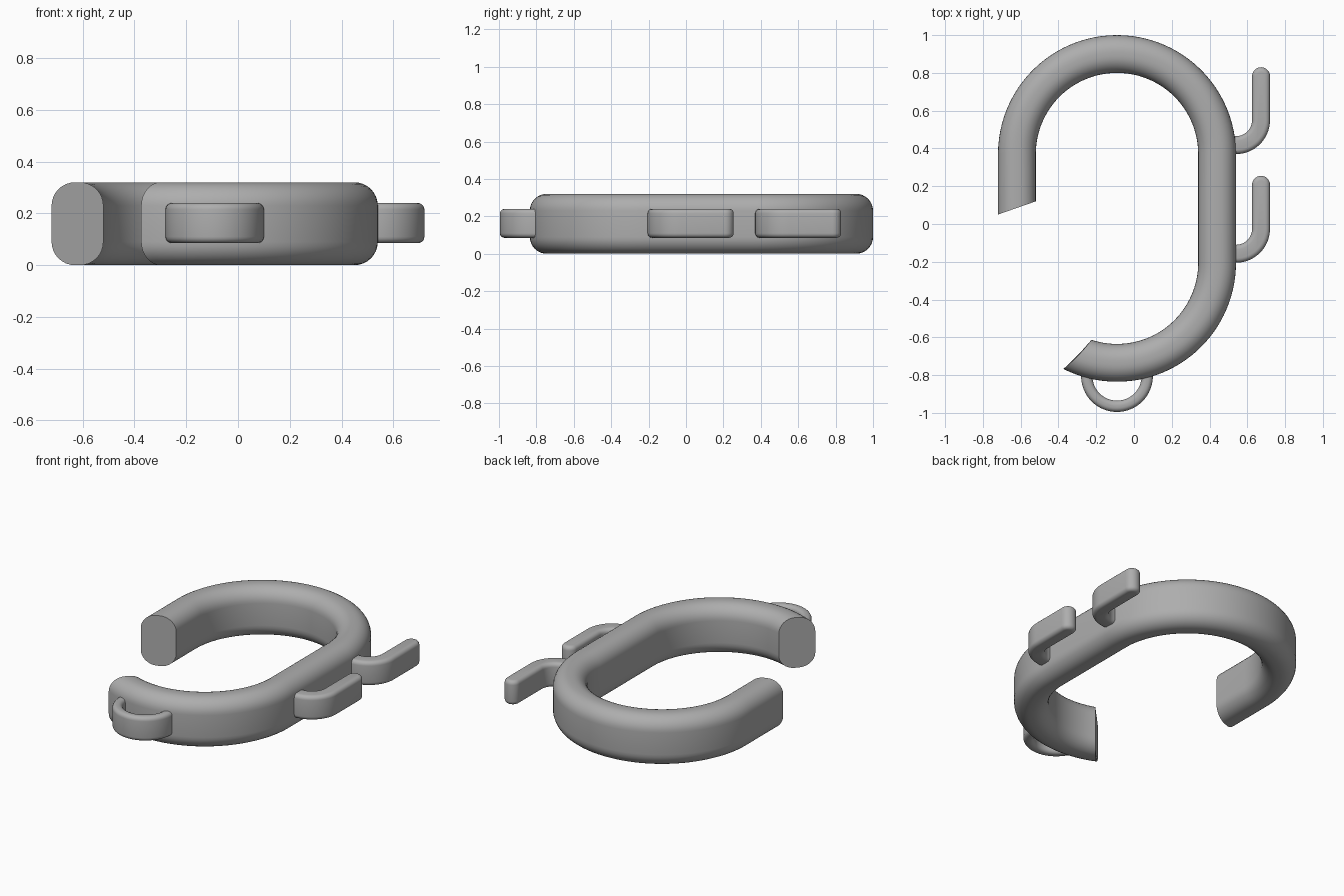
import bpy, bmesh, math
from math import sin, cos, pi, radians

if "Cube" in bpy.data.objects:
    bpy.data.objects.remove(bpy.data.objects["Cube"])

grey = bpy.data.materials.new("plain grey")
grey.diffuse_color = (0.42, 0.42, 0.42, 1)
grey.use_nodes = True
grey.node_tree.nodes["Principled BSDF"].inputs["Base Color"].default_value = grey.diffuse_color

CX, Y_TOP, Y_LOW = -0.09, 0.37, -0.205   # arc centres of the body
R_MID, HALF_W, HEIGHT = 0.53, 0.10, 0.32


def finish(bm, name):
    bmesh.ops.recalc_face_normals(bm, faces=bm.faces)
    mesh = bpy.data.meshes.new(name)
    bm.to_mesh(mesh)
    bm.free()
    mesh.materials.append(grey)
    ob = bpy.data.objects.new(name, mesh)
    bpy.context.collection.objects.link(ob)
    bpy.ops.object.select_all(action='DESELECT')
    ob.select_set(True)
    bpy.context.view_layer.objects.active = ob
    bpy.ops.object.shade_smooth_by_angle(angle=radians(35))
    return ob


def arc(cx, cy, r, a0, a1, n):
    return [(cx + r * cos(radians(a0 + (a1 - a0) * i / n)),
             cy + r * sin(radians(a0 + (a1 - a0) * i / n))) for i in range(n + 1)]


def rounded_section(w, h, r, n=8):
    """Rounded rectangle as (offset, height) pairs around the origin."""
    pts = []
    for sx, sy, a in ((1, 1, 0), (-1, 1, 90), (-1, -1, 180), (1, -1, 270)):
        pts += arc(sx * (w - r), sy * (h - r), r, a, a + 90, n)
    return pts


def body_path(t):
    """Plan track for one offset t across the section, with slanted ends."""
    k = (t + HALF_W) / (2 * HALF_W)            # 0 = inner wall, 1 = outer wall
    r = R_MID + t
    pts = [(CX - r, 0.12 - 0.07 * k)]          # slanted upper end
    pts += arc(CX, Y_TOP, r, 180, 0, 48)
    low_end = -108.4 - 8.4 * k                 # slanted lower end
    pts += arc(CX, Y_LOW, r, 0, low_end, 36)
    return pts


# Open hook body
bm = bmesh.new()
tracks = []
for t, h in rounded_section(HALF_W, HEIGHT / 2, 0.09):
    tracks.append([bm.verts.new((x, y, HEIGHT / 2 + h)) for x, y in body_path(t)])
for a, b in zip(tracks, tracks[1:] + tracks[:1]):
    for i in range(len(a) - 1):
        bm.faces.new((a[i], a[i + 1], b[i + 1], b[i]))
bm.faces.new([tr[0] for tr in tracks])
bm.faces.new([tr[-1] for tr in tracks])
finish(bm, "hook_body")


def plate(name, outline, z0, z1, bevel):
    """Extrude a plan outline and round its top and bottom rims."""
    bm = bmesh.new()
    low = [bm.verts.new((x, y, z0)) for x, y in outline]
    high = [bm.verts.new((x, y, z1)) for x, y in outline]
    n = len(outline)
    caps = [bm.faces.new(low), bm.faces.new(high)]
    for i in range(n):
        j = (i + 1) % n
        bm.faces.new((low[i], low[j], high[j], high[i]))
    bmesh.ops.recalc_face_normals(bm, faces=bm.faces)
    rims = list({e for f in caps for e in f.edges})
    bmesh.ops.bevel(bm, geom=rims, offset=bevel, segments=5, profile=0.5,
                    affect='EDGES', clamp_overlap=True)
    return finish(bm, name)


# Two small side hooks: curved foot, straight finger, round tip
for i, dy in enumerate((0.0, 0.575)):
    cy = -0.025 + dy
    outline = [(0.46, cy - 0.18)]
    outline += arc(0.54, cy, 0.18, -90, 0, 16)
    outline += arc(0.6725, 0.2075 + dy, 0.0475, 0, 180, 14)
    outline += arc(0.54, cy, 0.085, 0, -90, 16)
    outline += [(0.46, cy - 0.085)]
    plate("side_hook_%d" % (i + 1), outline, 0.085, 0.24, 0.025)

# Half-ring loop at the lower end
loop = [(CX - 0.19, -0.77)] + arc(CX, -0.805, 0.19, 180, 360, 32) + [(CX + 0.19, -0.77)]
loop += [(CX + 0.13, -0.77)] + arc(CX, -0.805, 0.13, 360, 180, 32) + [(CX - 0.13, -0.77)]
plate("end_loop", loop, 0.085, 0.24, 0.025)
